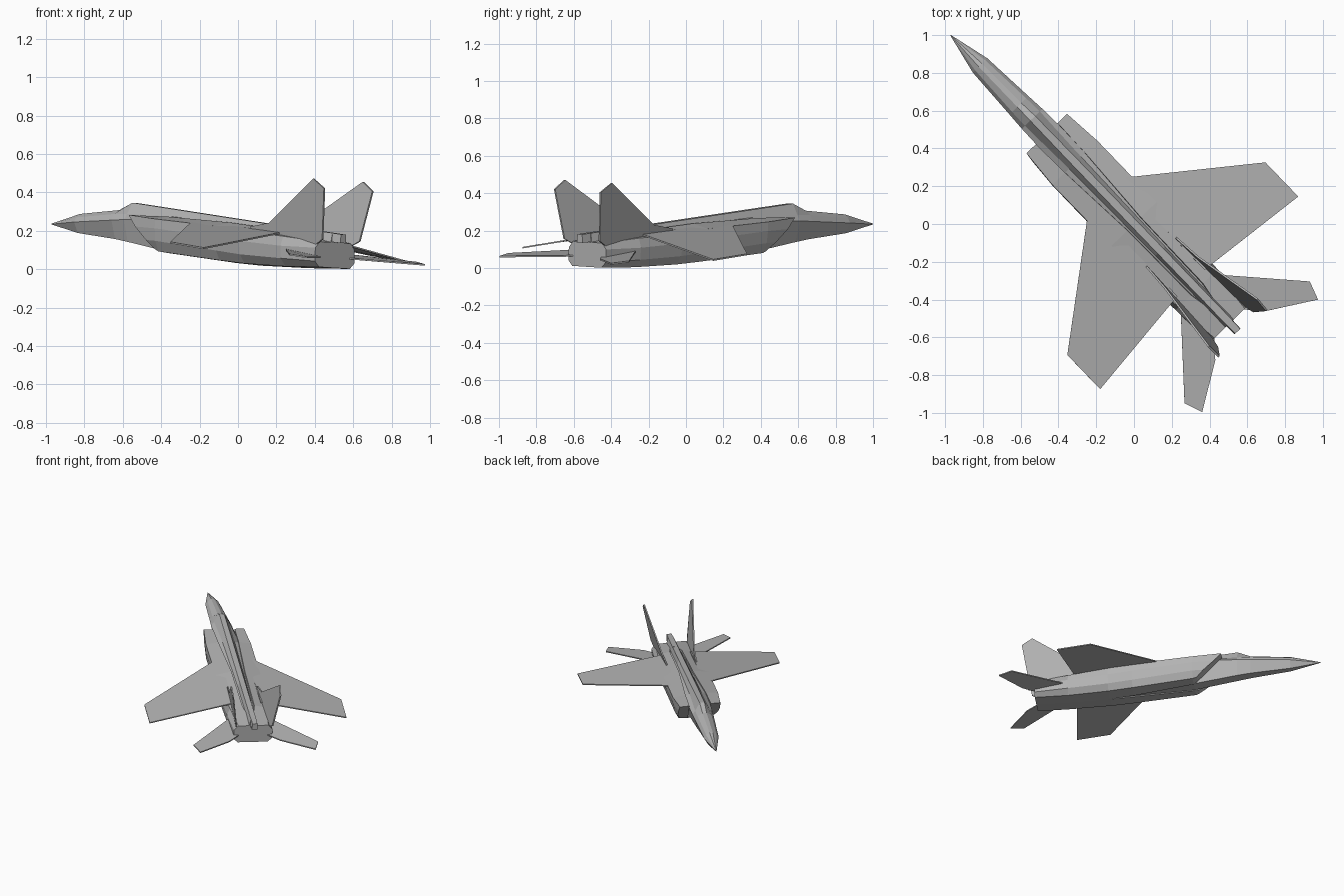
import bpy, bmesh, math
from mathutils import Matrix, Vector

old = bpy.data.objects.get("Cube")
if old:
    bpy.data.objects.remove(old, do_unlink=True)

# One flat grey for the whole airframe
grey = bpy.data.materials.new("airframe_grey")
grey.use_nodes = True
colour = (0.45, 0.45, 0.45, 1)
grey.diffuse_color = colour
grey.node_tree.nodes["Principled BSDF"].inputs["Base Color"].default_value = colour

# Parts are built with +y forward, then yawed and slightly banked
PLACE = (Matrix.Rotation(math.radians(44.2), 4, 'Z')
         @ Matrix.Translation((0, 0, 0.22))
         @ Matrix.Rotation(math.radians(2.6), 4, 'Y')
         @ Matrix.Translation((0, 0, -0.22)))


def finish(bm, name):
    bmesh.ops.recalc_face_normals(bm, faces=bm.faces)
    bm.transform(PLACE)
    mesh = bpy.data.meshes.new(name)
    bm.to_mesh(mesh)
    bm.free()
    mesh.materials.append(grey)
    ob = bpy.data.objects.new(name, mesh)
    bpy.context.collection.objects.link(ob)
    return ob


def loft(name, rings):
    """Skin a row of closed rings and cap both ends."""
    bm = bmesh.new()
    rows = [[bm.verts.new(p) for p in ring] for ring in rings]
    n = len(rows[0])
    for r, s in zip(rows, rows[1:]):
        for i in range(n):
            j = (i + 1) % n
            bm.faces.new((r[i], r[j], s[j], s[i]))
    bm.faces.new(rows[0])
    bm.faces.new(rows[-1])
    return finish(bm, name)


def symmetric_ring(y, half):
    """Full ring from the right-hand half, listed top to bottom."""
    return ([(x, y, z) for x, z in half]
            + [(-x, y, z) for x, z in reversed(half)])


def panel(name, outline, offset, side):
    """Thin slab: the outline shifted both ways along offset."""
    off = Vector(offset)
    rings = []
    for k in (-1, 1):
        ring = [Vector(p) + off * k for p in outline]
        rings.append([(p.x * side, p.y, p.z) for p in ring])
    return loft(name, rings)


# Fuselage with chined nose, canopy hump and falling spine
fuselage = [
    (1.393, [(.001, .237), (.002, .236), (.002, .234), (.001, .233)]),
    (1.17, [(.012, .287), (.038, .268), (.054, .243), (.025, .187)]),
    (.875, [(.015, .307), (.052, .285), (.070, .252), (.040, .155)]),
    (.775, [(.018, .345), (.055, .285), (.076, .255), (.045, .140)]),
    (.45, [(.020, .310), (.045, .272), (.085, .258), (.050, .085)]),
    (-.20, [(.020, .240), (.035, .212), (.080, .195), (.050, .022)]),
    (-.728, [(.020, .187), (.030, .140), (.060, .125), (.050, .010)]),
]
loft("fuselage", [symmetric_ring(y, half) for y, half in fuselage])

# Small stinger at the end of the spine
loft("spine_tail", [symmetric_ring(y, half) for y, half in [
    (-.50, [(.020, .211), (.030, .160)]),
    (-.79, [(.018, .180), (.022, .135)]),
]])

# Engine nacelle sections, from the raked intake lip to the blunt tail
intake_lip = [(.080, .665, .276), (.150, .665, .276), (.155, .61, .215),
              (.150, .53, .145), (.130, .48, .098), (.070, .48, .092)]
nacelle = [
    (.45, [(.075, .270), (.167, .254), (.167, .205),
           (.160, .140), (.135, .086), (.050, .080)]),
    (.0, [(.050, .240), (.166, .217), (.168, .160),
          (.155, .090), (.125, .040), (.010, .032)]),
    (-.18, [(.048, .222), (.163, .192), (.166, .140),
            (.155, .070), (.120, .024), (.0, .018)]),
    (-.48, [(.045, .185), (.135, .165), (.155, .115),
            (.150, .050), (.112, .009), (.0, .007)]),
    (-.73, [(.0, .138), (.112, .138), (.143, .105),
            (.143, .035), (.112, .006), (.0, .006)]),
]

# Lifting surfaces: outlines for the +x side
wing = [(.10, .235, .243), (.162, .19, .230), (.732, -.251, .105),
        (.732, -.502, .075), (.152, -.44, .176), (.10, -.435, .185)]
tailplane = [(.10, -.47, .100), (.158, -.525, .093), (.463, -.867, .055),
             (.428, -.966, .041), (.187, -.817, .054), (.10, -.72, .060)]
fin = [(.108, -.20, .190), (.110, -.21, .216), (.120, -.36, .236),
       (.180, -.740, .463), (.176, -.818, .413), (.135, -.775, .150),
       (.120, -.70, .115)]

for label, s in (("left", 1), ("right", -1)):
    rings = [[(s * x, y, z) for x, y, z in intake_lip]]
    rings += [[(s * x, y, z) for x, z in half] for y, half in nacelle]
    loft(label + "_engine_nacelle", rings)
    panel(label + "_wing", wing, (0, 0, .004), s)
    panel(label + "_tailplane", tailplane, (0, 0, .004), s)
    panel(label + "_tail_fin", fin, (.005, 0, 0), s)
